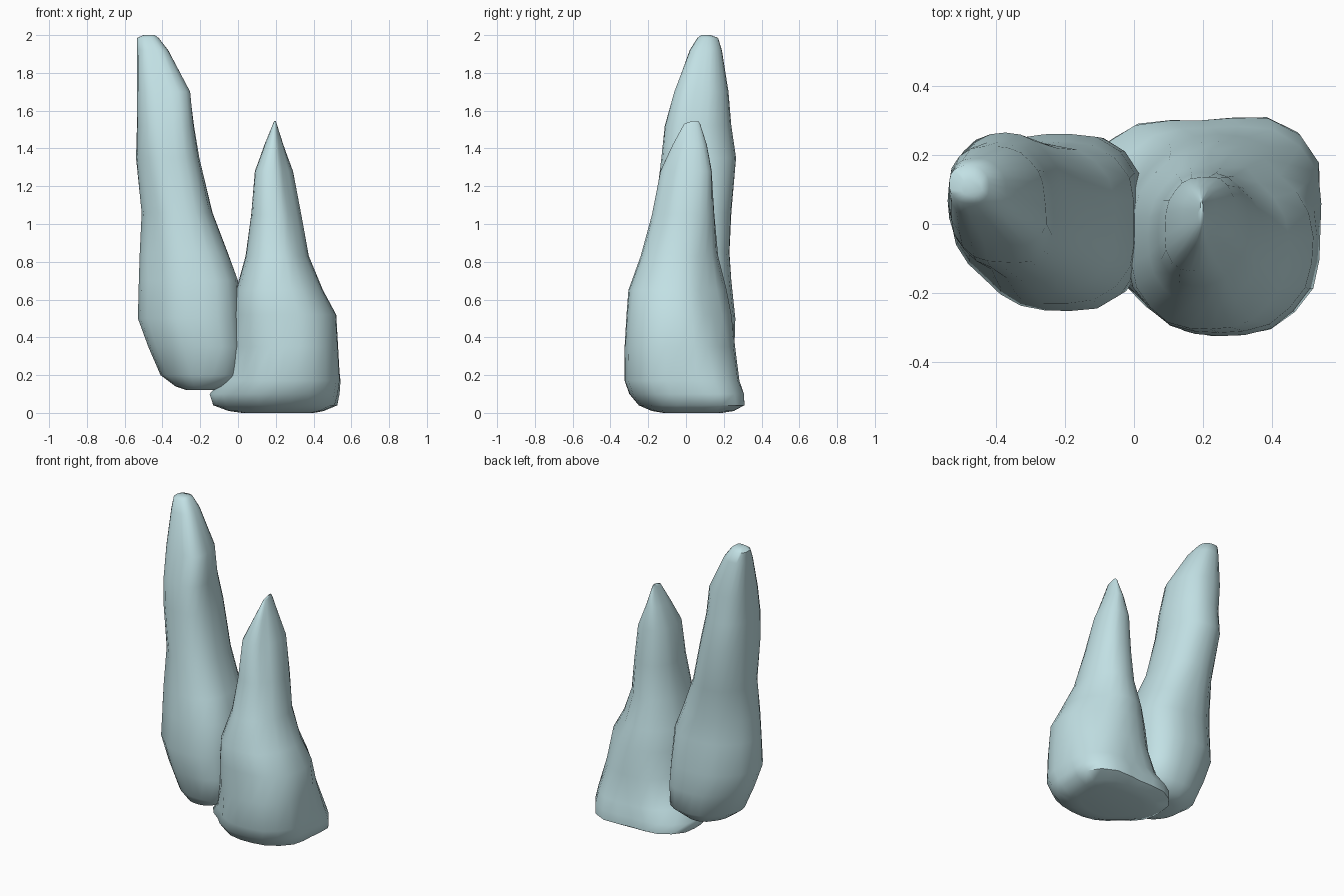
import bpy, bmesh
from math import sin, cos, pi

SIDES = 24


def tooth(name, rings, corners, groove):
    """Loft rings of (z, x min, x max, y min, y max), closed at both ends.
    corners: (z, back right, back left, front left, front right) fullness keys."""
    bm = bmesh.new()
    loops = []
    for z, x0, x1, y0, y1 in rings:
        # interpolate the corner fullness at this height
        for lo, hi in zip(corners, corners[1:]):
            if lo[0] <= z <= hi[0]:
                t = (z - lo[0]) / (hi[0] - lo[0])
                full = [p + t * (q - p) for p, q in zip(lo[1:], hi[1:])]
        loop = []
        for i in range(SIDES):
            a = 2 * pi * (i + 0.001) / SIDES
            c, s = cos(a), sin(a)
            # corner fullness with shallow lengthwise grooves
            bulge = full[int(2 * a / pi) % 4] - 1 - groove * cos(8 * a) / 2
            k = 1 + bulge * sin(2 * a) ** 2
            x = (x0 + x1) / 2 + k * (x1 - x0) / 2 * c
            y = (y0 + y1) / 2 + k * (y1 - y0) / 2 * s
            loop.append(bm.verts.new((x, y, z)))
        loops.append(loop)
    for lo, hi in zip(loops, loops[1:]):
        for i in range(SIDES):
            j = (i + 1) % SIDES
            bm.faces.new((lo[i], lo[j], hi[j], hi[i]))
    bm.faces.new(loops[0][::-1])
    bm.faces.new(loops[-1])
    bmesh.ops.recalc_face_normals(bm, faces=bm.faces)
    me = bpy.data.meshes.new(name)
    bm.to_mesh(me)
    bm.free()
    ob = bpy.data.objects.new(name, me)
    bpy.context.collection.objects.link(ob)
    me.materials.append(enamel)
    bpy.ops.object.select_all(action='DESELECT')
    ob.select_set(True)
    bpy.context.view_layer.objects.active = ob
    bpy.ops.object.shade_smooth_by_angle(angle=pi / 3)
    return ob


enamel = bpy.data.materials.new("enamel")
enamel.diffuse_color = (0.54, 0.75, 0.78, 1)

# long narrow tooth leaning to the left
tooth("long_tooth", [
    (0.12, -0.27, -0.13, -0.10, 0.11),
    (0.14, -0.33, -0.07, -0.16, 0.18),
    (0.20, -0.41, 0.025, -0.20, 0.23),
    (0.35, -0.475, 0.02, -0.235, 0.255),
    (0.50, -0.53, 0.01, -0.25, 0.26),
    (0.70, -0.525, 0.00, -0.23, 0.24),
    (0.85, -0.52, -0.055, -0.205, 0.23),
    (1.06, -0.51, -0.135, -0.165, 0.24),
    (1.35, -0.54, -0.205, -0.13, 0.265),
    (1.52, -0.535, -0.235, -0.11, 0.24),
    (1.70, -0.535, -0.26, -0.055, 0.225),
    (1.92, -0.535, -0.37, 0.02, 0.19),
    (1.985, -0.535, -0.42, 0.06, 0.17),
    (2.00, -0.50, -0.44, 0.08, 0.13),
], [
    (0.12, 1.06, 0.95, 1.00, 1.08),
    (0.22, 1.17, 0.96, 0.95, 1.20),
    (0.60, 1.15, 0.98, 0.91, 1.16),
    (1.00, 1.06, 1.00, 0.93, 1.06),
    (1.50, 0.99, 1.05, 1.06, 1.18),
    (1.75, 1.00, 1.15, 1.14, 1.30),
    (2.00, 1.00, 1.08, 1.05, 1.10),
], 0.02)

# short broad tooth with a flat biting edge
tooth("broad_tooth", [
    (0.00, 0.02, 0.40, -0.12, 0.19),
    (0.01, -0.05, 0.45, -0.18, 0.25),
    (0.04, -0.13, 0.515, -0.25, 0.30),
    (0.10, -0.15, 0.53, -0.30, 0.30),
    (0.17, -0.09, 0.54, -0.325, 0.28),
    (0.35, -0.03, 0.53, -0.325, 0.26),
    (0.52, -0.025, 0.52, -0.315, 0.24),
    (0.65, -0.01, 0.45, -0.305, 0.215),
    (0.83, 0.04, 0.375, -0.24, 0.17),
    (1.05, 0.07, 0.335, -0.18, 0.15),
    (1.28, 0.09, 0.29, -0.135, 0.135),
    (1.42, 0.14, 0.24, -0.07, 0.11),
    (1.53, 0.185, 0.205, -0.01, 0.075),
    (1.545, 0.192, 0.20, 0.03, 0.065),
], [
    (0.00, 1.18, 1.10, 0.95, 1.05),
    (0.05, 1.27, 1.16, 0.86, 1.10),
    (0.17, 1.17, 1.08, 0.92, 1.10),
    (0.35, 1.01, 1.06, 1.04, 1.08),
    (0.60, 0.88, 1.03, 1.09, 1.06),
    (0.83, 0.97, 1.02, 1.05, 1.00),
    (1.28, 1.18, 1.02, 1.16, 0.84),
    (1.55, 1.00, 1.00, 1.00, 1.00),
], 0.03)
